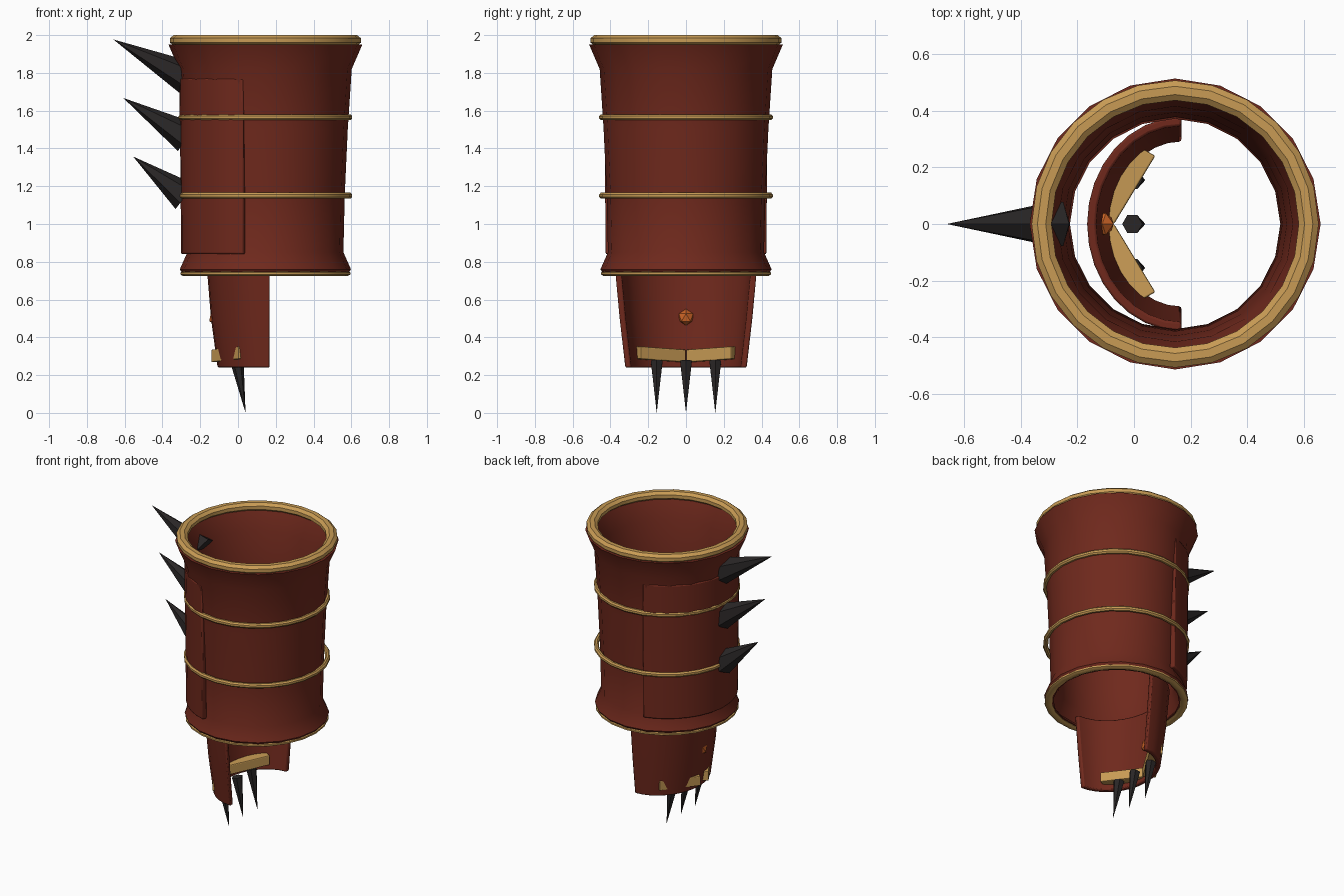
import bpy, bmesh, math
from mathutils import Vector, Matrix

if "Cube" in bpy.data.objects:
    bpy.data.objects.remove(bpy.data.objects["Cube"])

CX = 0.145  # axis of the forearm tube


def material(name, rgb):
    m = bpy.data.materials.new(name)
    m.diffuse_color = (*rgb, 1)
    m.use_nodes = True
    m.node_tree.nodes["Principled BSDF"].inputs["Base Color"].default_value = m.diffuse_color
    return m


RED = material("red_leather", (0.16, 0.022, 0.012))
GOLD = material("gold_trim", (0.58, 0.33, 0.09))
BLACK = material("dark_horn", (0.022, 0.019, 0.019))
ORANGE = material("orange_gem", (0.62, 0.13, 0.02))


def finish(bm, name, mat, smooth=True, bevel=0):
    bmesh.ops.recalc_face_normals(bm, faces=bm.faces)
    me = bpy.data.meshes.new(name)
    bm.to_mesh(me)
    bm.free()
    ob = bpy.data.objects.new(name, me)
    bpy.context.collection.objects.link(ob)
    me.materials.append(mat)
    if bevel:
        mod = ob.modifiers.new("edge", 'BEVEL')
        mod.width, mod.segments = bevel, 2
        mod.limit_method = 'ANGLE'
        mod.angle_limit = math.radians(50)
    if smooth:
        bpy.ops.object.select_all(action='DESELECT')
        ob.select_set(True)
        bpy.context.view_layer.objects.active = ob
        bpy.ops.object.shade_smooth_by_angle(angle=math.radians(35))
    return ob


def lathe(name, section, mat, n):
    """Revolve a closed (radius, z) section about the tube axis."""
    bm = bmesh.new()
    rings = []
    for i in range(n):
        a = 2 * math.pi * i / n
        rings.append([bm.verts.new((CX + r * math.cos(a), r * math.sin(a), z))
                      for r, z in section])
    m = len(section)
    for i in range(n):
        A, B = rings[i], rings[(i + 1) % n]
        for j in range(m):
            k = (j + 1) % m
            bm.faces.new((A[j], B[j], B[k], A[k]))
    return finish(bm, name, mat)


def ring(name, z, major, wr, wz, n=24):
    sec = [(major + wr * math.cos(t * math.pi / 4 + math.pi / 8),
            z + wz * math.sin(t * math.pi / 4 + math.pi / 8)) for t in range(8)]
    return lathe(name, sec, GOLD, n)


def curved_panel(name, levels, cx, half, thick, n=16):
    """Curved plate facing -x; levels hold (z, radius_x, radius_y)."""
    bm = bmesh.new()
    cols = []
    for i in range(n + 1):
        a = math.pi + math.radians(half) * (2 * i / n - 1)
        pts = [(z, rx, ry, 0) for z, rx, ry in levels]
        pts += [(z, rx, ry, thick) for z, rx, ry in reversed(levels)]
        cols.append([bm.verts.new((cx + (rx - t) * math.cos(a),
                                   (ry - t) * math.sin(a), z))
                     for z, rx, ry, t in pts])
    m = len(cols[0])
    for A, B in zip(cols, cols[1:]):
        for j in range(m):
            k = (j + 1) % m
            bm.faces.new((A[j], B[j], B[k], A[k]))
    h = m // 2
    for c in (cols[0], cols[-1]):
        for j in range(h - 1):
            bm.faces.new((c[j], c[j + 1], c[m - 2 - j], c[m - 1 - j]))
    return finish(bm, name, RED, bevel=0.008)


def spike(name, base, tip, radius):
    base, tip = Vector(base), Vector(tip)
    d = tip - base
    bm = bmesh.new()
    bmesh.ops.create_cone(bm, cap_ends=True, segments=6, radius1=radius,
                          radius2=0, depth=d.length)
    rot = d.to_track_quat('Z', 'Y').to_matrix().to_4x4()
    bm.transform(Matrix.Translation((base + tip) / 2) @ rot)
    return finish(bm, name, BLACK, smooth=False)


# Flared forearm tube with wall thickness
outer = [(0.437, 0.735), (0.453, 0.76), (0.413, 0.85), (0.42, 1.15),
         (0.436, 1.5), (0.457, 1.82), (0.513, 1.95)]
inner = [(r - 0.042, z) for r, z in reversed(outer)]
lathe("forearm_tube", outer + inner, RED, 20)

# Gold trims
ring("top_rim", 1.972, 0.471, 0.038, 0.030)
ring("upper_band", 1.565, 0.445, 0.016, 0.017)
ring("lower_band", 1.15, 0.445, 0.016, 0.017)
ring("bottom_rim", 0.738, 0.427, 0.025, 0.014)

# Outer guard plate and hand plate
curved_panel("side_guard", [(0.84, 0.446, 0.443), (1.3, 0.45, 0.447),
                            (1.77, 0.456, 0.453)], CX, 75, 0.035)
curved_panel("hand_plate", [(0.24, 0.275, 0.322), (0.5, 0.31, 0.352),
                            (0.78, 0.333, 0.378)], 0.167, 90, 0.032)

# Large spikes along the guard
for i, (base, tip, r) in enumerate([
        ((-0.27, 0, 1.775), (-0.66, 0, 1.977), 0.09),
        ((-0.272, 0, 1.46), (-0.607, 0, 1.667), 0.087),
        ((-0.28, 0, 1.145), (-0.555, 0, 1.357), 0.083)]):
    spike(f"guard_spike_{i + 1}", base, tip, r)

# Finger claws
for i, y in enumerate((-0.155, 0, 0.155)):
    spike(f"claw_{i + 1}", (-0.006, y, 0.275), (0.04, y, 0.0), 0.036)

# Angled knuckle bars
for side, label in ((1, "left"), (-1, "right")):
    bm = bmesh.new()
    bars = []
    for (x, y, z0, z1) in ((-0.07, 0.0, 0.268, 0.335), (0.075, 0.24, 0.285, 0.352)):
        ox, oy = x - 0.073, y + 0.043
        bars.append([bm.verts.new((px, side * py, pz)) for px, py, pz in
                     ((x, y, z0), (ox, oy, z0), (ox, oy, z1), (x, y, z1))])
    A, B = bars
    bm.faces.new(A)
    bm.faces.new(B)
    for j in range(4):
        k = (j + 1) % 4
        bm.faces.new((A[j], B[j], B[k], A[k]))
    finish(bm, f"knuckle_bar_{label}", GOLD, smooth=False, bevel=0.006)

# Gem in the hand plate
bm = bmesh.new()
bmesh.ops.create_icosphere(bm, subdivisions=1, radius=0.045,
                           matrix=Matrix.Translation((-0.112, 0, 0.505)))
finish(bm, "gem", ORANGE, smooth=False)
